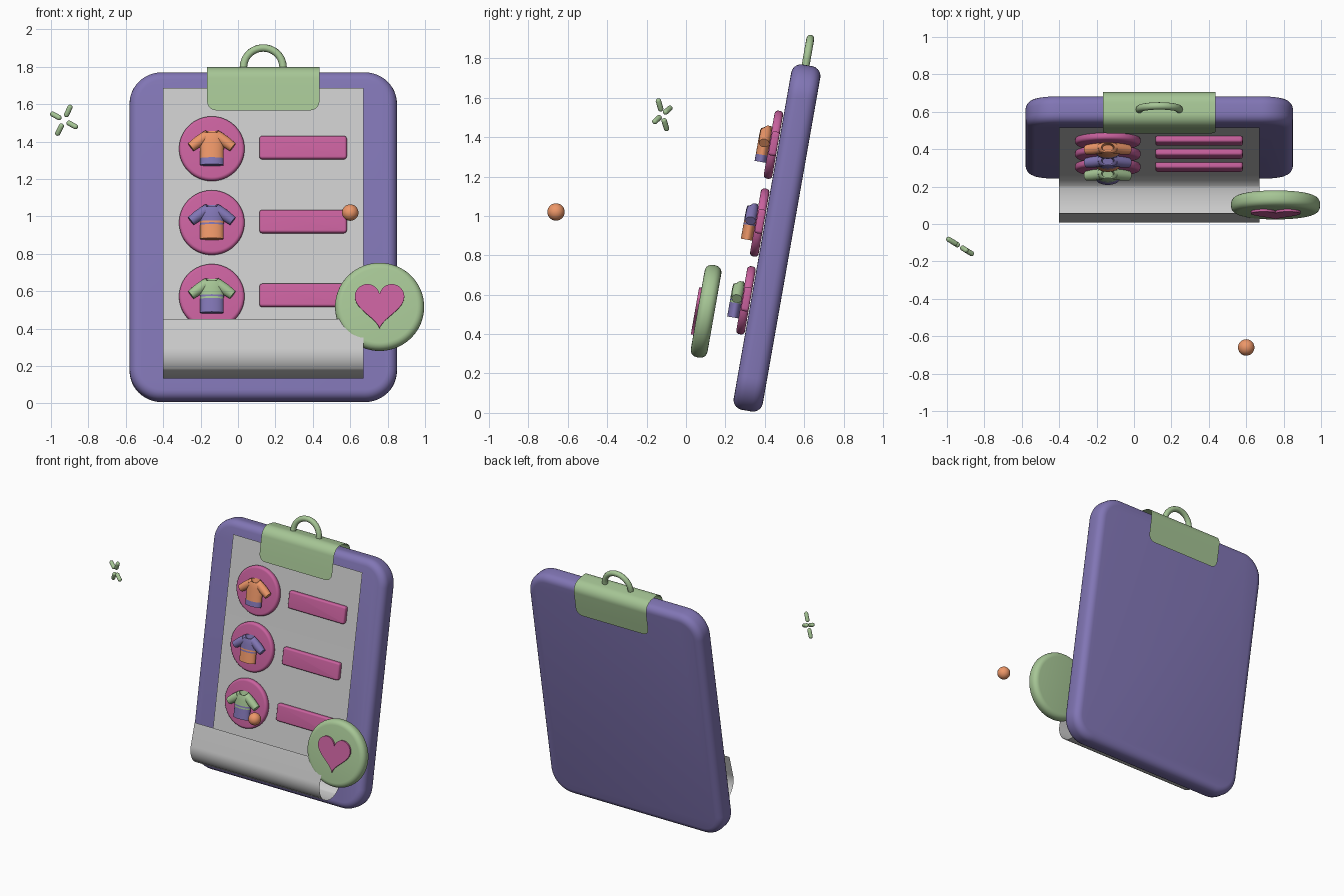
import bpy, bmesh
from math import sin, cos, pi, radians, tan
from mathutils import Matrix, Vector

if "Cube" in bpy.data.objects:
    bpy.data.objects.remove(bpy.data.objects["Cube"])

# Leaning frame of the board: x across, -y out of the front, z up the board
FRAME = Matrix.Translation((0.135, 0.462, 0.888)) @ Matrix.Rotation(radians(-10), 4, 'X')


def colour(name, rgb):
    m = bpy.data.materials.new(name)
    m.diffuse_color = (*rgb, 1)
    m.use_nodes = True
    m.node_tree.nodes["Principled BSDF"].inputs["Base Color"].default_value = m.diffuse_color
    return m


PURPLE = colour("purple", (0.22, 0.18, 0.46))
PINK = colour("pink", (0.58, 0.12, 0.34))
GREEN = colour("green", (0.38, 0.56, 0.30))
ORANGE = colour("orange", (0.85, 0.31, 0.14))


def finish(name, bm, mats, matrix=FRAME, angle=35):
    bmesh.ops.recalc_face_normals(bm, faces=bm.faces)
    me = bpy.data.meshes.new(name)
    bm.to_mesh(me)
    bm.free()
    for m in mats:
        me.materials.append(m)
    for p in me.polygons:
        p.use_smooth = True
    me.set_sharp_from_angle(angle=radians(angle))
    ob = bpy.data.objects.new(name, me)
    bpy.context.collection.objects.link(ob)
    ob.matrix_world = matrix
    return ob


def round_rect(cx, cz, w, h, r, n=12):
    pts = []
    for k, (sx, sz) in enumerate([(1, 1), (-1, 1), (-1, -1), (1, -1)]):
        for i in range(n + 1):
            a = pi / 2 * (k + i / n)
            pts.append((cx + sx * (w / 2 - r) + r * cos(a), cz + sz * (h / 2 - r) + r * sin(a)))
    return pts


def circle(cx, cz, r, n=64):
    return [(cx + r * cos(2 * pi * i / n), cz + r * sin(2 * pi * i / n)) for i in range(n)]


def slab(name, outline, y_back, y_front, bevel, mat):
    """Outline in the board plane, extruded in depth with rounded rims."""
    bm = bmesh.new()
    face = bm.faces.new([bm.verts.new((x, y_back, z)) for x, z in outline])
    ext = bmesh.ops.extrude_face_region(bm, geom=[face])
    bmesh.ops.translate(bm, vec=(0, y_front - y_back, 0),
                        verts=[g for g in ext["geom"] if isinstance(g, bmesh.types.BMVert)])
    if bevel:
        rims = [e for e in bm.edges if abs(e.verts[0].co.y - e.verts[1].co.y) < 1e-6]
        bmesh.ops.bevel(bm, geom=rims, offset=bevel, segments=5, profile=0.5, affect='EDGES')
    return finish(name, bm, [mat])


def sheet(name, rows, thick, mats):
    """Thin sheet from (y, z, half width) rows."""
    bm = bmesh.new()
    pairs = [[bm.verts.new((s * w, y, z)) for s in (-1, 1)] for y, z, w in rows]
    for a, b in zip(pairs, pairs[1:]):
        bm.faces.new((a[0], a[1], b[1], b[0]))
    bmesh.ops.solidify(bm, geom=bm.faces[:], thickness=thick)
    return finish(name, bm, mats)


def loft(bm, rings, mats):
    loops = [[bm.verts.new(p) for p in r] for r in rings]
    n = len(loops[0])
    for k, (a, b) in enumerate(zip(loops, loops[1:])):
        for i in range(n):
            j = (i + 1) % n
            bm.faces.new((a[i], a[j], b[j], b[i])).material_index = mats[k]
    bm.faces.new(loops[0]).material_index = mats[0]
    bm.faces.new(loops[-1]).material_index = mats[-1]


def shirt(name, cx, cz, mats, bands):
    bm = bmesh.new()
    y0, n = -0.148, 28
    # body, shoulders and hollow neck: z, half width, half depth, neckline dip
    prof = [(-.097, .063, .032, 0), (-.06, .063, .032, 0), (-.022, .063, .032, 0),
            (-.012, .064, .032, 0), (-.002, .064, .032, 0), (.008, .064, .032, 0),
            (.035, .066, .032, 0), (.06, .068, .031, 0), (.078, .057, .028, .004),
            (.091, .034, .021, .018), (.055, .029, .017, .01)]
    rings = []
    for z, w, d, dip in prof:
        ang = [2 * pi * i / n for i in range(n)]
        rings.append([(cx + w * cos(a), y0 + d * sin(a), cz + z + dip * min(0, sin(a))) for a in ang])
    loft(bm, rings, bands + [0] * 5)
    # sleeves
    for s in (-1, 1):
        a, b = Vector((s * .035, 0, .058)), Vector((s * .112, 0, 0))
        d = (b - a).normalized()
        side = Vector((-d.z, 0, d.x))
        rings = []
        for t, r in ((0, .029), (.5, .030), (1, .026)):
            c = Vector((cx, y0, cz)) + a.lerp(b, t)
            rings.append([c + r * (side * cos(2 * pi * i / 20) + Vector((0, sin(2 * pi * i / 20), 0)))
                          for i in range(20)])
        loft(bm, rings, [0, 0])
    return finish(name, bm, mats, angle=50)


def capsule(name, r, half, matrix, mat):
    bm = bmesh.new()
    bmesh.ops.create_uvsphere(bm, u_segments=24, v_segments=16, radius=r)
    for v in bm.verts:
        v.co.z += half if v.co.z > 1e-4 else -half
    return finish(name, bm, [mat], matrix, 60)


# Board
slab("board", round_rect(0, 0, 1.43, 1.78, 0.17), 0.075, -0.075, 0.05, PURPLE)

# Paper with the bottom curled up
R, CY, CZ, EXTRA = 0.127, -0.213, -0.675, radians(6)
path = [(-0.086, 0.796)]
for i in range(33):
    a = -(pi + EXTRA) * i / 32
    path.append((CY + R * cos(a), CZ + R * sin(a)))
path.append((path[-1][0] + tan(EXTRA) * (-0.50 - path[-1][1]), -0.50))
sheet("paper", [(y, z, 0.535) for y, z in path], 0.01, [])

# Clip folded over the top edge, with rounded free corners
Y, TOP, LOW, CR, ER = 0.097, 0.918, 0.672, 0.07, 0.05
end = [(LOW + ER * (1 - cos(pi / 2 * i / 8)), 0.30 - ER * (1 - sin(pi / 2 * i / 8))) for i in range(9)]
rows = [(-Y, z, w) for z, w in end]
for i in range(13):
    a = pi - pi / 2 * i / 12
    rows.append((-Y + CR + CR * cos(a), TOP - CR + CR * sin(a), 0.30))
rows += [(-y, z, w) for y, z, w in reversed(rows)]
sheet("clip", rows, 0.012, [GREEN])

# Hanging loop
cu = bpy.data.curves.new("hanging_loop", 'CURVE')
cu.dimensions = '3D'
cu.bevel_depth, cu.bevel_resolution, cu.use_fill_caps = 0.02, 4, True
pts = [(0.106, 0.88)] + [(0.106 * cos(pi * i / 24), 0.92 + 0.106 * sin(pi * i / 24)) for i in range(25)]
pts.append((-0.106, 0.88))
sp = cu.splines.new('POLY')
sp.points.add(len(pts) - 1)
for p, (x, z) in zip(sp.points, pts):
    p.co = (x, -0.009, z, 1)
sp.use_smooth = True
cu.materials.append(GREEN)
loop = bpy.data.objects.new("hanging_loop", cu)
bpy.context.collection.objects.link(loop)
loop.matrix_world = FRAME

# List rows: disc, shirt and bar
ROWS = [([ORANGE, PURPLE], [1, 0, 0, 0, 0, 0]),
        ([PURPLE, ORANGE], [1, 1, 0, 1, 0, 0]),
        ([GREEN, PURPLE], [1, 1, 0, 1, 0, 0])]
for k, (mats, bands) in enumerate(ROWS):
    z = 0.463 - 0.401 * k
    slab(f"disc_{k + 1}", circle(-0.275, z, 0.175), -0.078, -0.122, 0.018, PINK)
    slab(f"bar_{k + 1}", round_rect(0.213, z + 0.006, 0.467, 0.124, 0.015, 4), -0.078, -0.118, 0.012, PINK)
    shirt(f"shirt_{k + 1}", -0.275, z, mats, bands)

# Badge with heart
slab("badge", circle(0.622, -0.429, 0.238), -0.247, -0.333, 0.036, GREEN)
heart = []
for i in range(64):
    t = 2 * pi * i / 64
    hz = 13 * cos(t) - 5 * cos(2 * t) - 2 * cos(3 * t) - cos(4 * t)
    heart.append((0.622 + 0.00828 * 16 * sin(t) ** 3, -0.436 + 0.0084 * (hz + 2.5)))
slab("heart", heart, -0.32, -0.346, 0, PINK)

# Floating ball
capsule("ball", 0.044, 0, Matrix.Translation((0.6, -0.66, 1.02)), ORANGE)

# Sparkle of four short rods
spark = Matrix.Translation((-0.93, -0.12, 1.513)) @ Matrix.Rotation(radians(-32), 4, 'Z')
for k, deg in enumerate((62, 155, 240, -25)):
    m = spark @ Matrix.Rotation(radians(90 - deg), 4, 'Y') @ Matrix.Translation((0, 0, 0.057))
    capsule(f"sparkle_rod_{k + 1}", 0.014, 0.022, m, GREEN)
